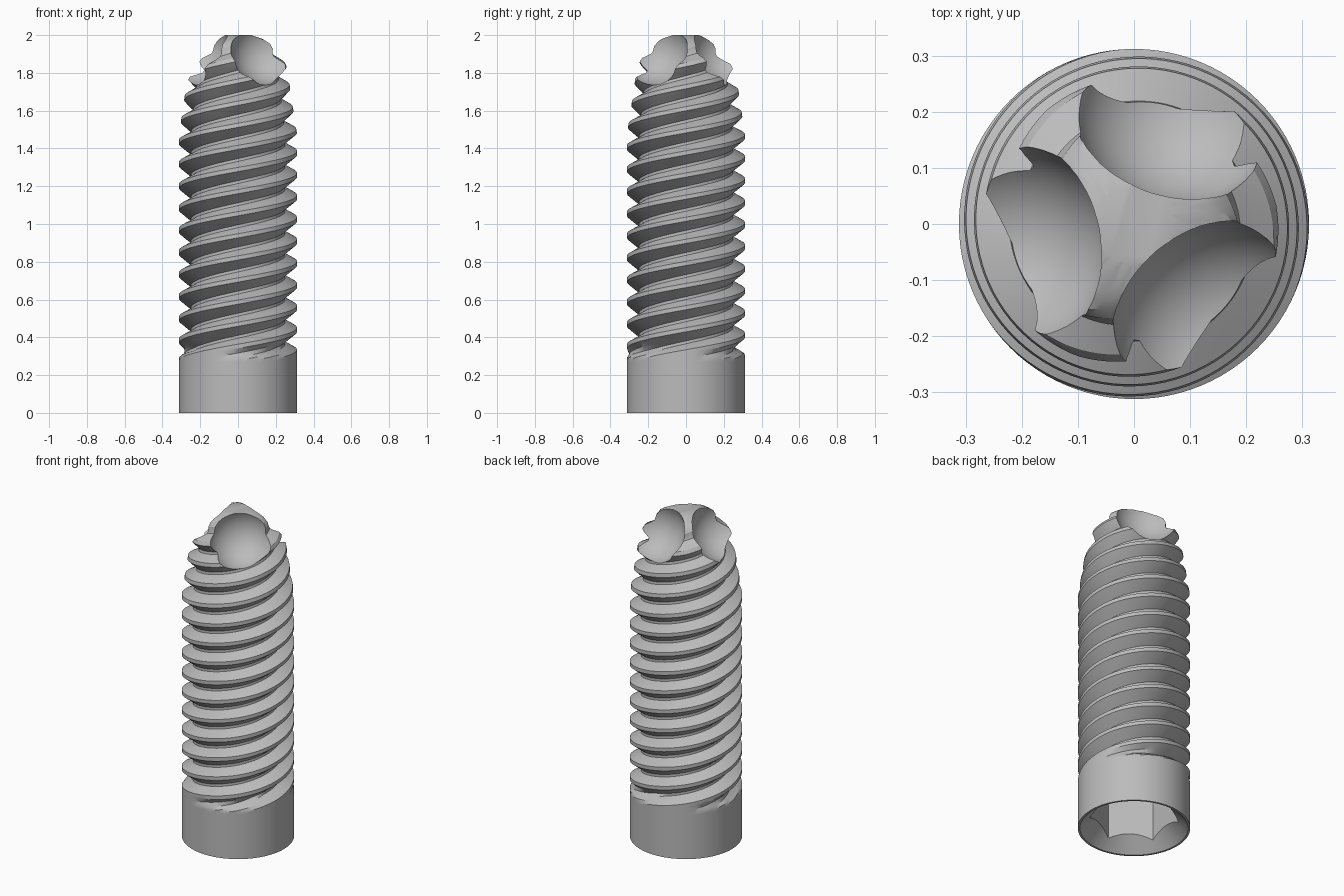
import bpy, bmesh
from math import pi, cos, sin, radians

if "Cube" in bpy.data.objects:
    bpy.data.objects.remove(bpy.data.objects["Cube"])

STARTS, COLS = 3, 96
PITCH = 0.117
LEAD = PITCH * STARTS
COLLAR, TOP = 0.27, 2.0
ROOT_Z = 0.366                      # groove height on the +x side

# Thread section over one pitch: (fraction, groove depth)
SECTION = [(0, 1), (.13, 1), (.33, .5), (.54, 0), (.64, 0), (.73, 0), (.87, .5)]
# Envelopes: (height, radius)
CREST = [(0, .312), (1.48, .312), (1.61, .292), (1.74, .273), (1.84, .256),
         (1.9, .222), (1.95, .175), (1.98, .13), (2.0, .07)]
CORE = [(0, .25), (1.45, .25), (1.6, .237), (1.75, .218), (1.86, .198),
        (1.92, .178), (1.96, .15), (1.99, .1), (2.0, .07)]


def lerp_table(table, z):
    for (z0, r0), (z1, r1) in zip(table, table[1:]):
        if z <= z1:
            return r0 + (r1 - r0) * (z - z0) / (z1 - z0)
    return table[-1][1]


metal = bpy.data.materials.new("grey_metal")
metal.use_nodes = True
metal.diffuse_color = (0.5, 0.5, 0.5, 1)
metal.node_tree.nodes["Principled BSDF"].inputs["Base Color"].default_value = (0.5, 0.5, 0.5, 1)

# Threaded body: a grid sheared along the helix, clamped to collar and tip
bm = bmesh.new()
rows = [(m, t, d) for m in range(-5, 17) for t, d in SECTION]
grid = []
for i in range(COLS):
    a = 2 * pi * i / COLS
    column = []
    for m, t, d in rows:
        z = ROOT_Z + PITCH * (m + t) + LEAD * i / COLS
        z = min(max(z, COLLAR), TOP)
        fade = min(1, max(0, (z - 0.295) / 0.05))   # grooves run out at the collar
        outer, inner = lerp_table(CREST, z), lerp_table(CORE, z)
        r = outer - d * fade * (outer - inner)
        column.append(bm.verts.new((r * cos(a), r * sin(a), z)))
    grid.append(column)

shift = STARTS * len(SECTION)
for i in range(COLS):
    last = i == COLS - 1
    nxt = grid[0][shift:] if last else grid[i + 1]
    for j in range(len(nxt) - 1):
        bm.faces.new((grid[i][j], nxt[j], nxt[j + 1], grid[i][j + 1]))
bmesh.ops.remove_doubles(bm, verts=bm.verts[:], dist=1e-5)
bmesh.ops.delete(bm, geom=[v for v in bm.verts if not v.link_faces], context='VERTS')

# Smooth collar below the thread, then close both ends
low = [e for e in bm.edges if e.is_boundary and e.verts[0].co.z < 1]
for g in bmesh.ops.extrude_edge_only(bm, edges=low)["geom"]:
    if isinstance(g, bmesh.types.BMVert):
        g.co.z = 0
bmesh.ops.holes_fill(bm, edges=[e for e in bm.edges if e.is_boundary], sides=0)
bmesh.ops.recalc_face_normals(bm, faces=bm.faces[:])

mesh = bpy.data.meshes.new("threaded_body")
bm.to_mesh(mesh)
bm.free()
body = bpy.data.objects.new("threaded_body", mesh)
bpy.context.collection.objects.link(body)
mesh.materials.append(metal)

# Cutters: conical mouth, hexagonal socket, three round scoops at the tip
cutters = []


def keep_cutter(name):
    ob = bpy.context.object
    ob.name = name
    ob.hide_render = True
    ob.data.materials.append(metal)
    cutters.append(ob)


bpy.ops.mesh.primitive_cone_add(vertices=COLS, radius1=.32, radius2=.202,
                                depth=.118, location=(0, 0, .039))
keep_cutter("mouth_cutter")
bpy.ops.mesh.primitive_cylinder_add(vertices=6, radius=.247, depth=.54,
                                    location=(0, 0, .23), rotation=(0, 0, radians(-5)))
keep_cutter("socket_cutter")
for k in range(3):
    a = radians(70 + 120 * k)
    bpy.ops.mesh.primitive_uv_sphere_add(segments=64, ring_count=32, radius=.19,
                                         location=(.237 * cos(a), .237 * sin(a), 1.925))
    keep_cutter("scoop_cutter")

bpy.ops.object.select_all(action='DESELECT')
body.select_set(True)
bpy.context.view_layer.objects.active = body
for c in cutters:
    mod = body.modifiers.new(c.name, 'BOOLEAN')
    mod.operation = 'DIFFERENCE'
    mod.solver = 'EXACT'
    mod.object = c
    bpy.ops.object.modifier_apply(modifier=mod.name)
for c in cutters:
    bpy.data.objects.remove(c)

bpy.ops.object.shade_smooth_by_angle(angle=radians(25))
